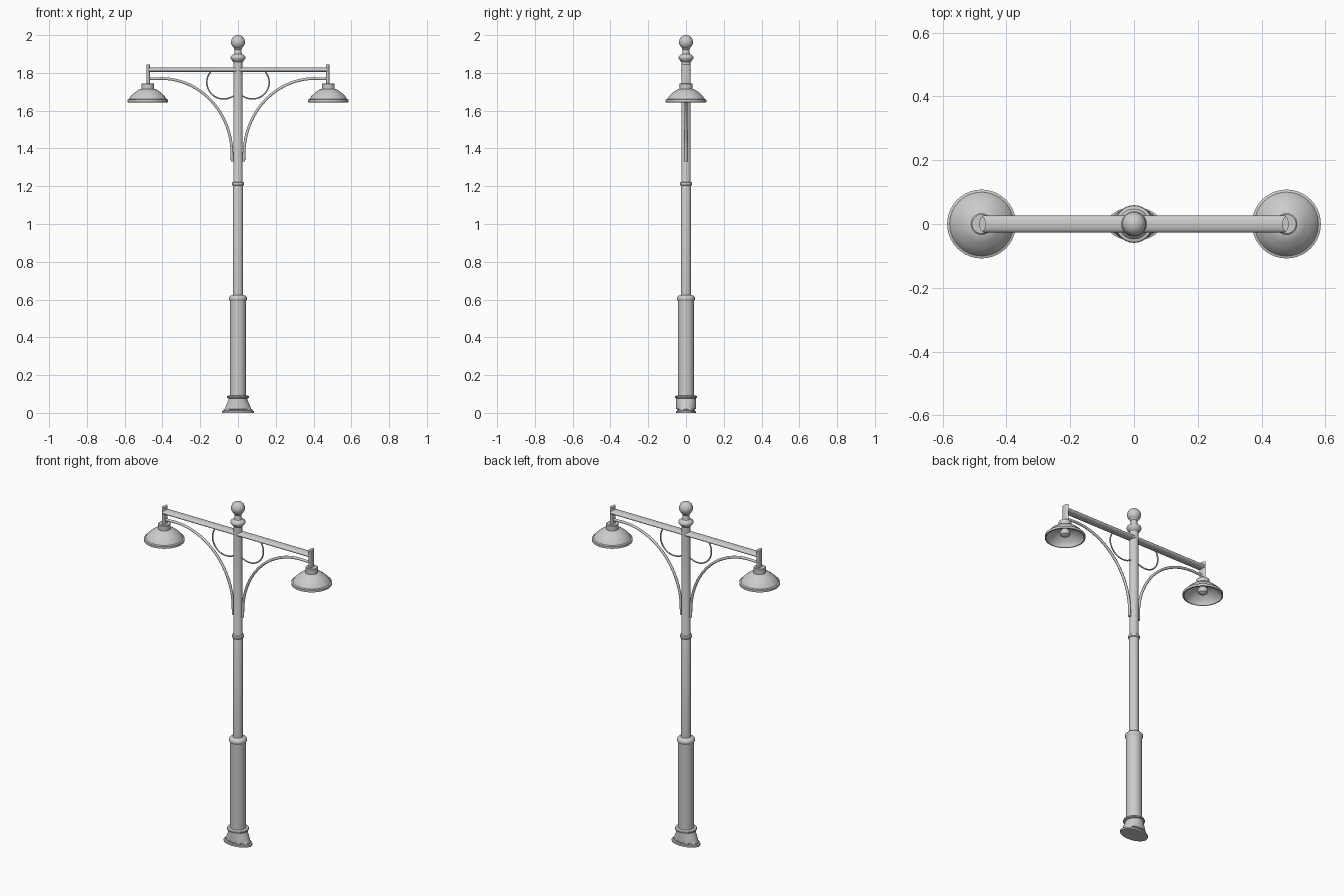
import bpy, bmesh, math
from mathutils import Vector

if "Cube" in bpy.data.objects:
    bpy.data.objects.remove(bpy.data.objects["Cube"])


def smooth(ob, angle=35):
    bpy.ops.object.select_all(action='DESELECT')
    bpy.context.view_layer.objects.active = ob
    ob.select_set(True)
    bpy.ops.object.shade_smooth_by_angle(angle=math.radians(angle))


def lathe(name, profile, loc=(0, 0, 0), n=40, rot=(0, 0, 0)):
    """Loft of rings; each point is (radius, z) or (radius_x, radius_y, z)."""
    bm = bmesh.new()
    rings = []
    for p in profile:
        rx, ry, z = p if len(p) == 3 else (p[0], p[0], p[1])
        rings.append([bm.verts.new((rx * math.cos(2 * math.pi * i / n),
                                    ry * math.sin(2 * math.pi * i / n), z)) for i in range(n)])
    for a, b in zip(rings, rings[1:]):
        for i in range(n):
            j = (i + 1) % n
            bm.faces.new((a[i], a[j], b[j], b[i]))
    bm.faces.new(rings[0][::-1])
    bm.faces.new(rings[-1])
    bmesh.ops.recalc_face_normals(bm, faces=bm.faces)
    me = bpy.data.meshes.new(name)
    bm.to_mesh(me)
    bm.free()
    ob = bpy.data.objects.new(name, me)
    ob.location, ob.rotation_euler = loc, rot
    bpy.context.collection.objects.link(ob)
    smooth(ob)
    return ob


def rod(name, points, radius):
    """Round rod along a path of (x, z) points in the y = 0 plane."""
    cu = bpy.data.curves.new(name, 'CURVE')
    cu.dimensions = '3D'
    cu.bevel_depth, cu.bevel_resolution, cu.use_fill_caps = radius, 3, True
    sp = cu.splines.new('POLY')
    sp.points.add(len(points) - 1)
    for q, (x, z) in zip(sp.points, points):
        q.co = (x, 0, z, 1)
    ob = bpy.data.objects.new(name, cu)
    bpy.context.collection.objects.link(ob)
    bpy.ops.object.select_all(action='DESELECT')
    bpy.context.view_layer.objects.active = ob
    ob.select_set(True)
    bpy.ops.object.convert(target='MESH')
    smooth(bpy.context.object, 50)


# Oval flared foot
lathe("base_foot", [(.085, .053, 0), (.085, .053, .010), (.076, .045, .012), (.076, .045, .018),
                    (.070, .053, .021), (.066, .053, .032), (.056, .053, .055), (.046, .052, .080)])
lathe("base_collar", [(.050, .076), (.057, .079), (.059, .084), (.057, .089), (.048, .092)])

# Column, stepped with ring mouldings
lathe("lower_column", [(.043, .08), (.043, .60)])
lathe("lower_column_ring", [(.043, .592), (.047, .598), (.048, .606), (.047, .612),
                            (.040, .620), (.027, .624)])
lathe("upper_column", [(.027, .61), (.027, 1.215), (.025, 1.22), (.025, 1.87)])
lathe("upper_column_ring", [(.027, 1.203), (.031, 1.207), (.032, 1.213), (.031, 1.219), (.025, 1.223)])

# Finial
lathe("finial_collar", [(.025, 1.858), (.032, 1.866), (.038, 1.874), (.040, 1.881), (.038, 1.888),
                        (.030, 1.895), (.022, 1.900), (.018, 1.912), (.018, 1.925), (.024, 1.933)])
lathe("finial_ball", [(max(.0005, .037 * math.sin(math.pi * k / 20)),
                       1.963 - .037 * math.cos(math.pi * k / 20)) for k in range(21)])

# Flattened oval crossbar
lathe("crossbar", [(.0125, .026, -.475), (.0125, .026, .475)], (0, 0, 1.816), 32, (0, math.pi / 2, 0))

for s, side in ((-1, "left"), (1, "right")):
    # Hanger at the arm end
    lathe(side + "_hanger", [(.010, .023, 1.735), (.010, .023, 1.845)], (s * .475, 0, 0), 32)

    # Bell shade, open below with a hollow inside
    lathe(side + "_lamp_shade", [
        (.030, 1.745), (.034, 1.742), (.034, 1.715), (.046, 1.712), (.058, 1.704), (.074, 1.692),
        (.090, 1.677), (.100, 1.661), (.108, 1.658), (.108, 1.645), (.101, 1.644), (.098, 1.655),
        (.088, 1.670), (.072, 1.685), (.056, 1.697), (.030, 1.705)], (s * .478, 0, 0))
    # Bulb
    lathe(side + "_bulb", [(.018, 1.71), (.018, 1.695), (.026, 1.685), (.028, 1.675),
                           (.024, 1.662), (.013, 1.655), (.001, 1.653)], (s * .478, 0, 0), 24)

    # Long curved bracket: level at the lamp, upright along the column
    arc = [(s * .475, 1.768)]
    for k in range(33):
        t = math.pi / 2 * k / 32
        arc.append((s * (.405 - .373 * math.sin(t)), 1.368 + .402 * math.cos(t)))
    arc.append((s * .031, 1.33))
    rod(side + "_bracket", arc, .0075)

    # Scroll ring between bracket and column
    scroll = []
    for k in range(33):
        t = math.radians(40 - 160 * k / 32)
        scroll.append((s * (.076 + .089 * math.cos(t)), 1.750 + .088 * math.sin(t)))
    scroll.append((s * .015, 1.680))
    rod(side + "_scroll", scroll, .004)
